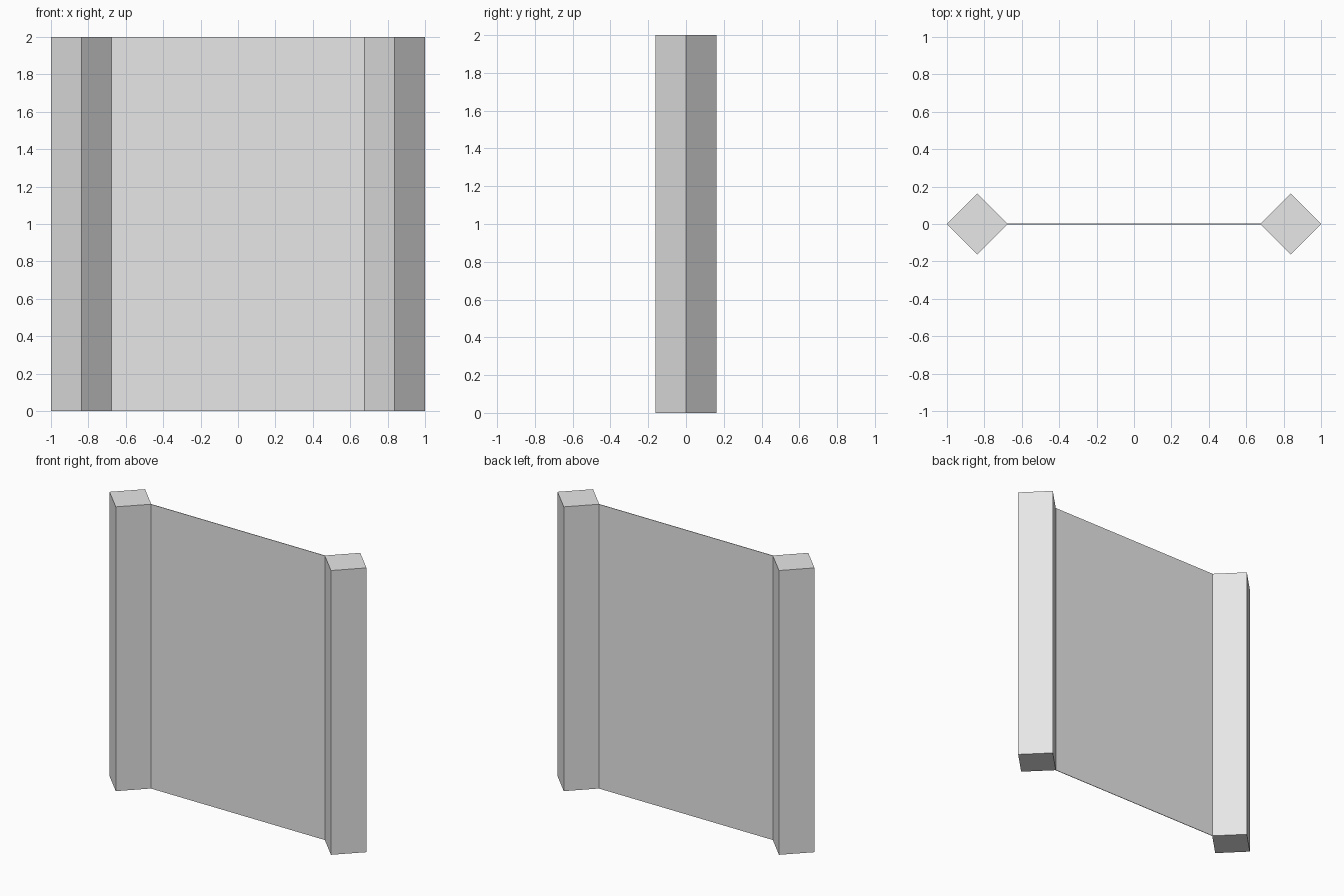
import bpy, math

if "Cube" in bpy.data.objects:
    bpy.data.objects.remove(bpy.data.objects["Cube"])

HEIGHT = 2.0
POST_R = 0.1625          # half diagonal of the square post
POST_X = 1.0 - POST_R

grey = bpy.data.materials.new("light_grey")
grey.diffuse_color = (0.8, 0.8, 0.8, 1)
grey.use_nodes = True
grey.node_tree.nodes["Principled BSDF"].inputs["Base Color"].default_value = grey.diffuse_color


def finish(name):
    ob = bpy.context.object
    ob.name = name
    ob.data.materials.append(grey)
    return ob


# Square posts turned 45 degrees (corners point along x and y)
for side, label in ((-1, "left"), (1, "right")):
    bpy.ops.mesh.primitive_cylinder_add(
        vertices=4, radius=POST_R, depth=HEIGHT,
        location=(side * POST_X, 0, HEIGHT / 2))
    finish(label + "_post")

# Thin panel spanning between the inner corners of the posts
bpy.ops.mesh.primitive_cube_add(size=1, location=(0, 0, HEIGHT / 2))
panel = finish("panel")
panel.scale = (2 * (1 - 2 * POST_R) + 0.004, 0.004, HEIGHT)
